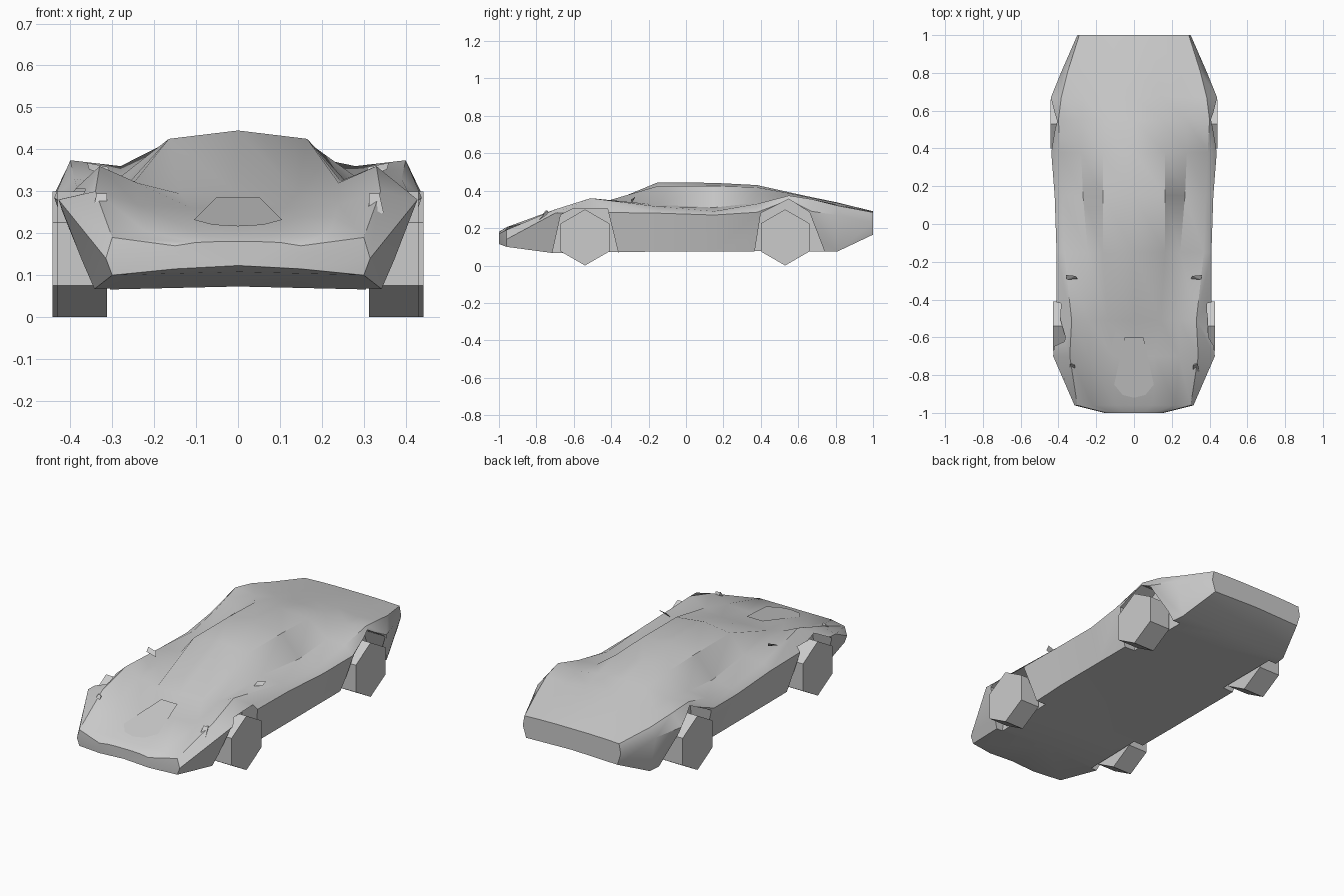
import bpy, bmesh, math

if "Cube" in bpy.data.objects:
    bpy.data.objects.remove(bpy.data.objects["Cube"])

# y, then half-section (x, z): sill, widest, shoulder, window base, roof edge; last = centre top z
STATIONS = [
    (-1.00, .15, .115, .155, .15, .15, .17, .10, .178, .05, .18, .18),
    (-0.96, .30, .100, .315, .14, .30, .19, .22, .205, .10, .205, .205),
    (-0.70, .345, .065, .428, .28, .34, .30, .24, .268, .11, .26, .26),
    (-0.51, .36, .068, .41, .285, .33, .36, .24, .32, .14, .295, .293),
    (-0.15, .37, .075, .41, .28, .37, .315, .245, .325, .165, .425, .445),
    (0.15, .37, .075, .42, .27, .38, .29, .27, .31, .165, .425, .442),
    (0.38, .37, .075, .438, .285, .39, .33, .28, .335, .165, .418, .43),
    (0.55, .37, .075, .41, .35, .40, .374, .28, .36, .15, .387, .392),
    (0.67, .36, .075, .44, .29, .385, .355, .27, .345, .14, .362, .366),
    (0.81, .345, .075, .383, .27, .35, .32, .25, .325, .12, .335, .337),
    (1.00, .28, .165, .30, .23, .29, .284, .20, .288, .10, .29, .29),
]


def make(name, verts, faces, smooth=False):
    mesh = bpy.data.meshes.new(name)
    mesh.from_pydata(verts, [], faces)
    bm = bmesh.new()
    bm.from_mesh(mesh)
    bmesh.ops.recalc_face_normals(bm, faces=bm.faces)
    bm.to_mesh(mesh)
    bm.free()
    ob = bpy.data.objects.new(name, mesh)
    bpy.context.collection.objects.link(ob)
    if smooth:
        smooth_object(ob)
    return ob


def smooth_object(ob):
    bpy.ops.object.select_all(action='DESELECT')
    bpy.context.view_layer.objects.active = ob
    ob.select_set(True)
    bpy.ops.object.shade_smooth_by_angle(angle=math.radians(35))


def prism(name, yz, x0, x1, smooth=False):
    n = len(yz)
    verts = [(x, y, z) for x in (x0, x1) for y, z in yz]
    faces = [(i, (i + 1) % n, (i + 1) % n + n, i + n) for i in range(n)]
    faces += [tuple(range(n)), tuple(range(n, 2 * n))]
    return make(name, verts, faces, smooth)


# Body shell: loft through mirrored sections
verts = []
for s in STATIONS:
    y, top = s[0], s[-1]
    half = [(s[i], s[i + 1]) for i in range(1, 10, 2)]
    ring = [(0, half[0][1] + .008)] + half + [(0, top)] + [(-x, z) for x, z in half[::-1]]
    verts += [(x, y, z) for x, z in ring]
N = 12
faces = [(r * N + i, r * N + (i + 1) % N, (r + 1) * N + (i + 1) % N, (r + 1) * N + i)
         for r in range(len(STATIONS) - 1) for i in range(N)]
faces += [tuple(range(N)), tuple(range(len(verts) - N, len(verts)))]
body = make("body", verts, faces)

# Wheel arches cut into the body
ARCHES = {
    "front": [(-.73, .0), (-.67, .27), (-.60, .305), (-.42, .305), (-.345, .0)],
    "rear": [(.355, .0), (.40, .28), (.55, .355), (.66, .285), (.77, .0)],
}
for side in (-1, 1):
    for end, outline in ARCHES.items():
        cutter = prism("arch_cutter", outline, side * .305, side * .6)
        cutter.hide_render = True
        mod = body.modifiers.new("arch", 'BOOLEAN')
        mod.operation, mod.solver, mod.object = 'DIFFERENCE', 'EXACT', cutter
        bpy.context.view_layer.objects.active = body
        bpy.ops.object.modifier_apply(modifier=mod.name)
        bpy.data.objects.remove(cutter)
smooth_object(body)

for side, tag in ((-1, "left"), (1, "right")):
    # Six-sided wheels
    for end, cy, outer in (("front", -.54, .43), ("rear", .53, .442)):
        hexagon = [(cy + .15 * math.sin(k * math.pi / 3), .15 + .15 * math.cos(k * math.pi / 3))
                   for k in range(6)]
        prism(f"{end}_wheel_{tag}", hexagon, side * .312, side * outer)
    # Wing mirrors
    make(f"mirror_{tag}", [(side * x, y, z) for x, y, z in
         ((.30, -.29, .335), (.36, -.27, .368), (.355, -.295, .352), (.31, -.275, .358))],
         [(0, 1, 2), (0, 1, 3), (0, 2, 3), (1, 2, 3)])
    # Headlight fins
    for part, x, y, z, h in (("upper", .325, -.77, .26, .035), ("lower", .30, -.81, .215, .028)):
        make(f"headlight_{part}_{tag}", [(side * (x + dx), y + dy, z + dz) for dx, dy, dz in
             ((-.015, -.03, -h), (.022, -.01, -.01), (.012, .03, h), (-.012, .02, h), (0, .04, -.01))],
             [(0, 1, 2, 3), (0, 1, 4), (1, 2, 4), (2, 3, 4), (3, 0, 4)])

# Flat bonnet panel
outline = [(-.05, -.60), (-.105, -.85), (-.06, -.905), (0, -.92), (.06, -.905), (.105, -.85), (.05, -.60)]
make("bonnet_panel", [(x, y, .2165 + (y + .92) * .22) for x, y in outline], [tuple(range(7))])
